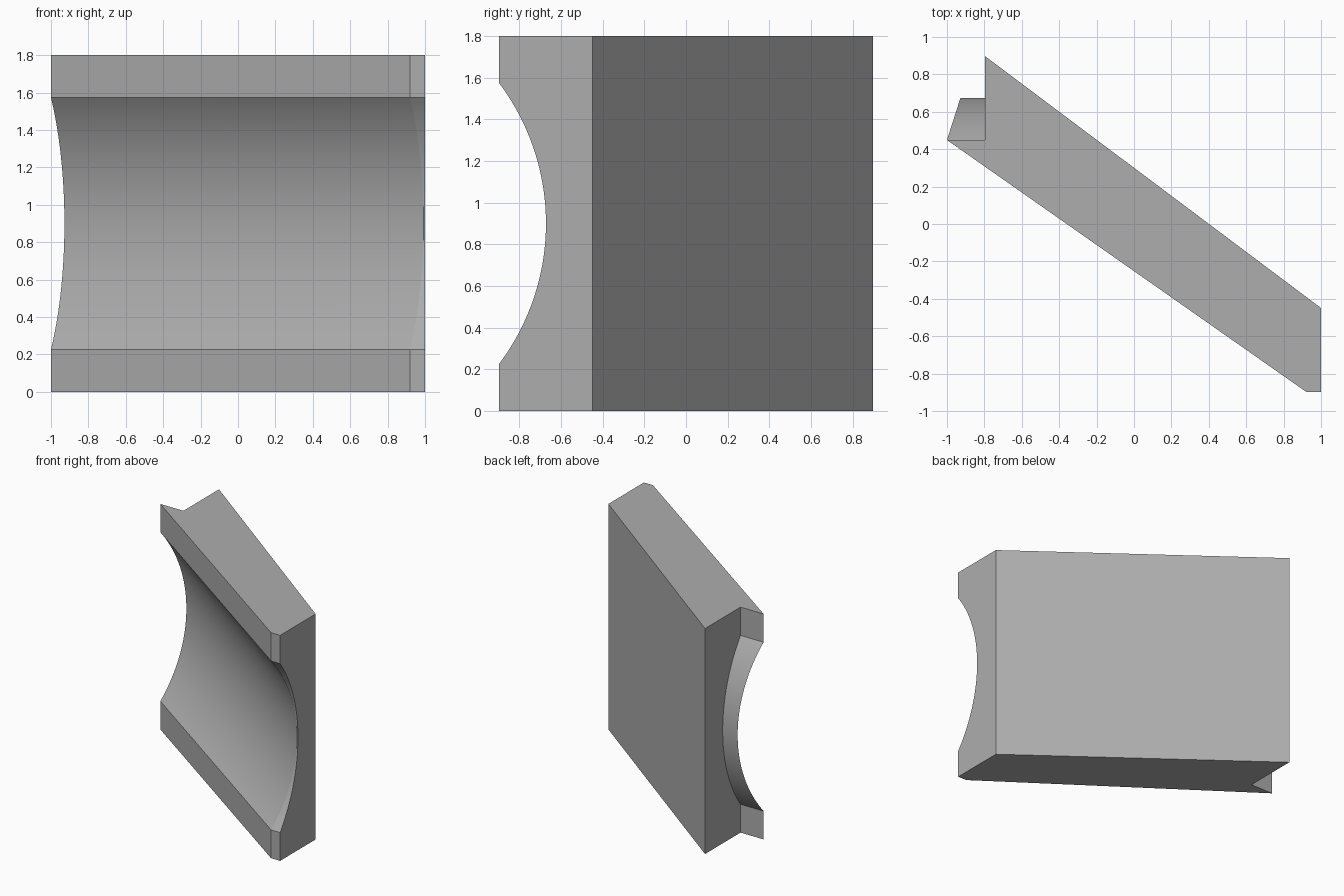
import bpy, bmesh, math

if "Cube" in bpy.data.objects:
    bpy.data.objects.remove(bpy.data.objects["Cube"])

H, Z0 = 1.8, 0.226           # height, height of the flat rims
SAG = 0.225                  # depth of the hollow
HALF = H / 2 - Z0
R = (HALF**2 + SAG**2) / (2 * SAG)
A = math.asin(HALF / R)
STEPS = 40


def section(z, depth):
    """Slanted plan outline, front edge pushed back by depth."""
    dx = depth * 0.32
    return [(-1 + dx, 0.449 + depth, z), (0.92 + dx, -0.897 + depth, z),
            (1, -0.897 + depth, z), (1, -0.449, z),
            (-0.796, 0.897, z), (-0.796, 0.449 + depth, z)]


# levels: flat bottom rim, circular hollow, flat top rim
levels = [(0, 0)]
for i in range(STEPS + 1):
    a = -A + 2 * A * i / STEPS
    levels.append((H / 2 + R * math.sin(a), max(0, R * math.cos(a) - (R - SAG))))
levels.append((H, 0))

# loft the outline through all levels
bm = bmesh.new()
rings = [[bm.verts.new(p) for p in section(z, d)] for z, d in levels]
for lo, hi in zip(rings, rings[1:]):
    for i in range(6):
        j = (i + 1) % 6
        bm.faces.new((lo[i], lo[j], hi[j], hi[i]))
bm.faces.new(rings[0][::-1])
bm.faces.new(rings[-1])
bmesh.ops.recalc_face_normals(bm, faces=bm.faces)

mesh = bpy.data.meshes.new("hollowed_slanted_panel")
bm.to_mesh(mesh)
bm.free()
panel = bpy.data.objects.new("hollowed_slanted_panel", mesh)
bpy.context.collection.objects.link(panel)
bpy.context.view_layer.objects.active = panel
panel.select_set(True)
bpy.ops.object.shade_smooth_by_angle(angle=math.radians(20))

# dark grey finish
grey = bpy.data.materials.new("dark_grey")
grey.diffuse_color = (0.42, 0.42, 0.42, 1)
grey.use_nodes = True
grey.node_tree.nodes["Principled BSDF"].inputs["Base Color"].default_value = grey.diffuse_color
mesh.materials.append(grey)
